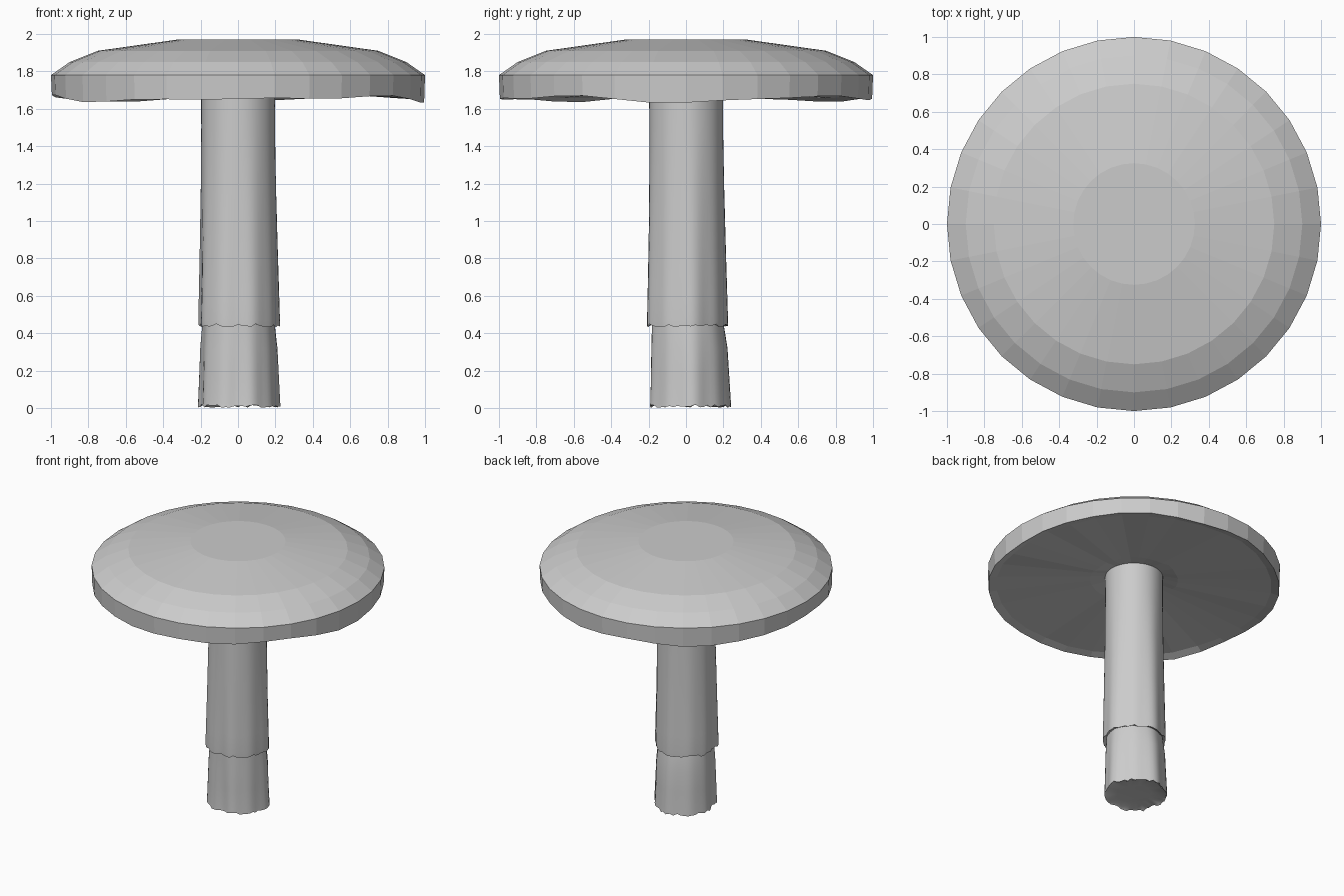
import bpy, math, random
from math import sin, cos, pi

if "Cube" in bpy.data.objects:
    bpy.data.objects.remove(bpy.data.objects["Cube"])

random.seed(4)


def lathe(name, rings, sides, cap_ends, smooth_angle=None):
    """Skin a stack of rings; each ring is a function angle -> (radius, z)."""
    verts, faces = [], []
    for ring in rings:
        for i in range(sides):
            a = 2 * pi * i / sides
            r, z = ring(a)
            verts.append((r * cos(a), r * sin(a), z))
    for k in range(len(rings) - 1):
        for i in range(sides):
            j = (i + 1) % sides
            faces.append((k * sides + i, k * sides + j,
                          (k + 1) * sides + j, (k + 1) * sides + i))
    # close the first and last ring
    for on, start, flip in ((cap_ends[0], 0, True),
                            (cap_ends[1], (len(rings) - 1) * sides, False)):
        if on:
            loop = list(range(start, start + sides))
            faces.append(loop[::-1] if flip else loop)
    mesh = bpy.data.meshes.new(name)
    mesh.from_pydata(verts, [], faces)
    ob = bpy.data.objects.new(name, mesh)
    bpy.context.collection.objects.link(ob)
    if smooth_angle:
        bpy.ops.object.select_all(action='DESELECT')
        ob.select_set(True)
        bpy.context.view_layer.objects.active = ob
        bpy.ops.object.shade_smooth_by_angle(angle=math.radians(smooth_angle))
    return ob


def circle(r, z):
    return lambda a: (r, z)


# Cap: faceted dome, wavy lower rim, slightly hollow gilled underside
def rim(a):
    return 1.653 - 0.011 * cos(3 * a) - 0.009 * cos(5 * a) + 0.006 * sin(8 * a)


def gill(r, z, wave):
    return lambda a: (r, z + wave * sin(11 * a) + 0.5 * (rim(a) - 1.653))


lathe("cap", [
    circle(0.20, 1.73),
    gill(0.30, 1.712, 0.004),
    gill(0.94, 1.668, 0.004),
    lambda a: (0.995, rim(a)),
    circle(1.0, 1.78),
    circle(0.90, 1.85),
    circle(0.75, 1.91),
    circle(0.325, 1.97)], 32, (True, True))


# Stalk: lightly fluted tubes with ragged lower edges
def fluted(r, z, amp, rag=0.0, lean=0.0):
    def ring(a):
        flute = amp * (0.5 * sin(5 * a + 0.6) + 0.35 * sin(9 * a) + 0.3 * sin(3 * a + 2))
        return (r + flute + lean * sin(a),
                z + random.uniform(-rag, rag))
    return ring


lathe("stalk_sleeve", [
    fluted(0.185, 0.455, 0.004),
    fluted(0.213, 0.442, 0.012, 0.009),
    fluted(0.214, 0.47, 0.012),
    fluted(0.211, 0.60, 0.011),
    fluted(0.206, 0.85, 0.008),
    fluted(0.200, 1.20, 0.004),
    fluted(0.197, 1.50, 0.001),
    circle(0.197, 1.74)], 56, (False, True), 40)

lathe("stalk_base", [
    fluted(0.12, 0.022, 0.004),
    fluted(0.195, 0.018, 0.012, 0.004, 0.012),
    fluted(0.213, 0.010, 0.014, 0.009, 0.016),
    fluted(0.211, 0.04, 0.014, 0, 0.016),
    fluted(0.206, 0.18, 0.012, 0, 0.014),
    fluted(0.202, 0.32, 0.009, 0, 0.012),
    fluted(0.193, 0.43, 0.006, 0, 0.006),
    fluted(0.187, 0.50, 0.004)], 56, (True, True), 40)
